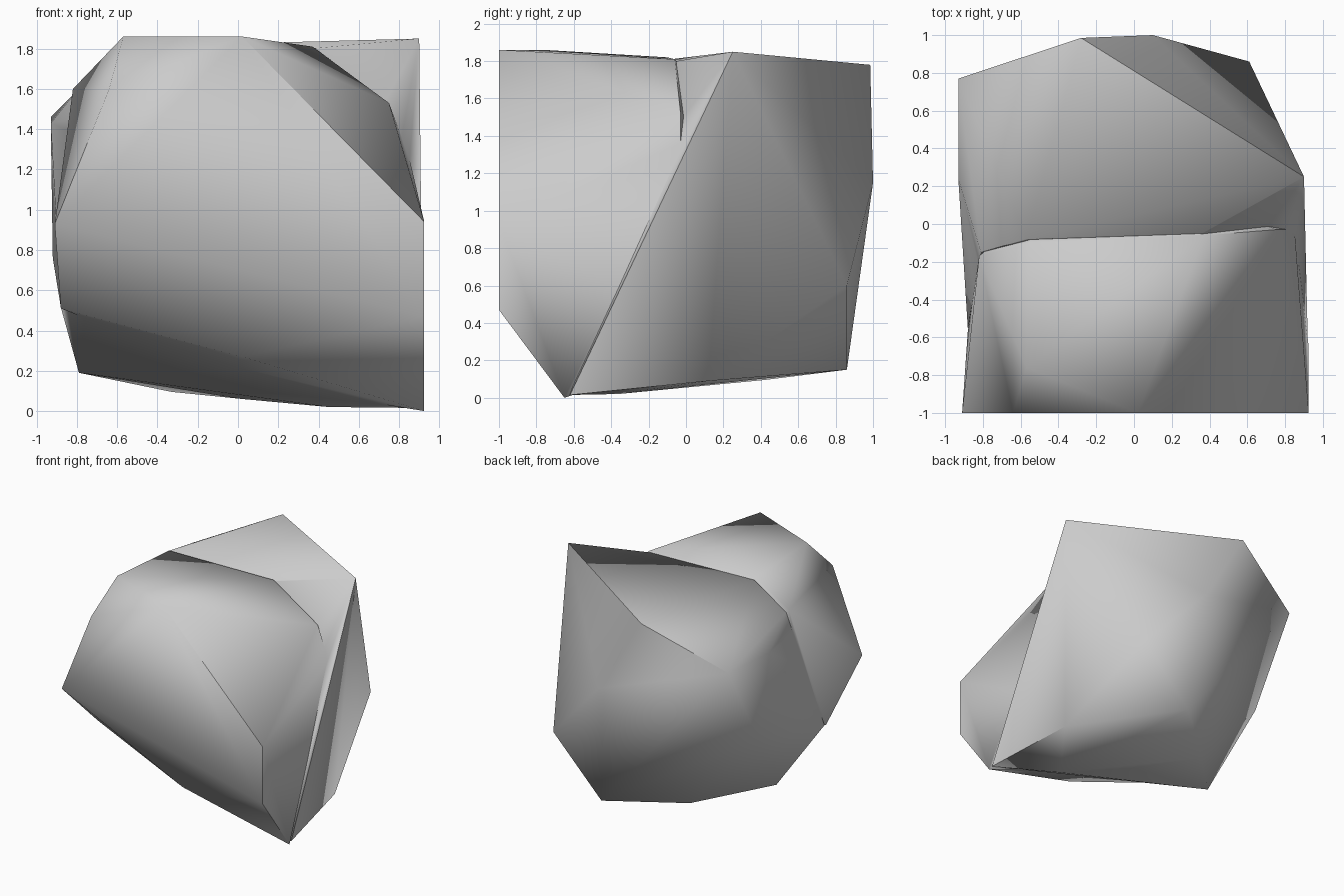
import bpy, bmesh, math

if "Cube" in bpy.data.objects:
    bpy.data.objects.remove(bpy.data.objects["Cube"])

# Corner points of the front lobe (the last row is buried in the rear lobe)
front = [(.02, -1, 1.86), (-.57, -.76, 1.86), (-.64, -1, 1.6), (-.91, -1, .93),
         (.925, -1, .94), (.925, -1, .47), (.925, -.65, 0), (.02, -.75, .27),
         (-.88, -.57, .51), (.37, -.06, 1.81), (.75, -.03, 1.53),
         (.85, -.03, 1.26), (.88, -.3, .72), (-.56, -.1, 1.82), (-.82, -.17, 1.6),
         (-.83, -.28, 1.1),
         (0, .3, 1), (0, -.2, .15), (-.4, .2, 1.5), (.4, .1, .5)]

# Corner points of the rear lobe (the last row is buried in the front lobe)
rear = [(.9, .25, 1.85), (-.28, .985, 1.78), (-.93, .77, 1.46), (-.93, .24, 1.43),
        (.1, 1, 1.15), (.61, .86, .6), (.17, .86, .15), (-.92, .37, .76),
        (.8, .12, .09), (.45, -.36, .02), (.02, 0, .06), (-.33, .42, .095),
        (-.79, -.05, .19), (-.88, -.55, .515), (.92, -.62, .015), (-.87, -.05, 1.1),
        (.36, -.05, 1.8), (-.57, -.08, 1.81), (-.81, -.15, 1.58), (0, -.6, .3)]


def add_lobe(name, points):
    """Closed faceted lobe spanning the given corners."""
    bm = bmesh.new()
    verts = [bm.verts.new(p) for p in points]
    bmesh.ops.convex_hull(bm, input=verts)
    loose = [v for v in bm.verts if not v.link_faces]
    bmesh.ops.delete(bm, geom=loose, context='VERTS')
    bmesh.ops.recalc_face_normals(bm, faces=bm.faces)
    mesh = bpy.data.meshes.new(name)
    bm.to_mesh(mesh)
    bm.free()
    obj = bpy.data.objects.new(name, mesh)
    bpy.context.collection.objects.link(obj)
    return obj


# Fuse the lobes into one closed rock with concave creases
rock = add_lobe("rock", rear)
lobe = add_lobe("front_lobe", front)
bpy.context.view_layer.objects.active = rock
rock.select_set(True)
fuse = rock.modifiers.new("fuse", 'BOOLEAN')
fuse.operation = 'UNION'
fuse.solver = 'EXACT'
fuse.object = lobe
bpy.ops.object.modifier_apply(modifier=fuse.name)
bpy.data.objects.remove(lobe)

# Soft shading across the shallow facets
bpy.ops.object.shade_smooth_by_angle(angle=math.radians(60))
